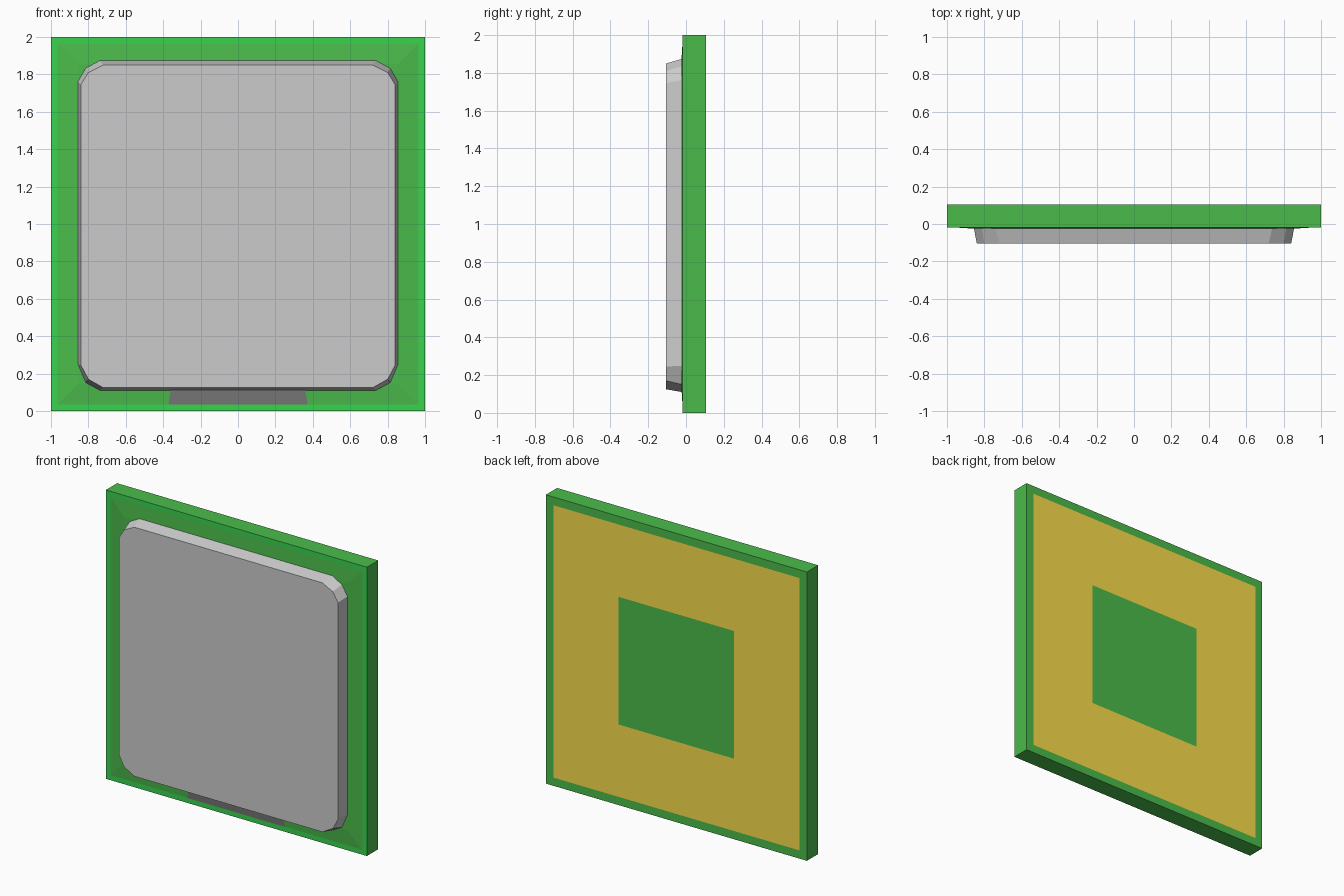
import bpy, bmesh

if "Cube" in bpy.data.objects:
    bpy.data.objects.remove(bpy.data.objects["Cube"])


def material(name, rgb):
    m = bpy.data.materials.new(name)
    m.diffuse_color = (*rgb, 1.0)
    m.use_nodes = True
    m.node_tree.nodes["Principled BSDF"].inputs["Base Color"].default_value = m.diffuse_color
    return m


def loft(name, loops, mats=(), bands=None):
    """Join equal-length loops; bands = material of start cap, each band, end cap."""
    bands = bands or [0] * (len(loops) + 1)
    bm = bmesh.new()
    rings = [[bm.verts.new(p) for p in loop] for loop in loops]
    n = len(rings[0])
    bm.faces.new(rings[0]).material_index = bands[0]
    for a, b, mi in zip(rings, rings[1:], bands[1:]):
        for i in range(n):
            j = (i + 1) % n
            bm.faces.new((a[i], a[j], b[j], b[i])).material_index = mi
    bm.faces.new(rings[-1]).material_index = bands[-1]
    bmesh.ops.recalc_face_normals(bm, faces=bm.faces)
    mesh = bpy.data.meshes.new(name)
    bm.to_mesh(mesh)
    bm.free()
    for m in mats:
        mesh.materials.append(m)
    ob = bpy.data.objects.new(name, mesh)
    bpy.context.collection.objects.link(ob)
    return ob


def square(h, y):
    return [(sx * h, y, 1 + sz * h) for sx, sz in ((-1, -1), (1, -1), (1, 1), (-1, 1))]


def mirrored(right, y):
    """Close a right-hand (x, z) profile, listed bottom to top, across x = 0."""
    pts = right + [(-x, z) for x, z in reversed(right)]
    return [(x, y, z) for x, z in pts]


green = material("board_green", (0.07, 0.50, 0.07))
bright = material("rim_green", (0.04, 0.65, 0.08))
gold = material("contact_gold", (0.95, 0.72, 0.07))
dark = material("dark_mark", (0.19, 0.19, 0.19))

# Circuit board: raised front field, bright rim, sides, gold contact frame on back
loft("circuit_board",
     [square(0.855, -0.025), square(0.965, -0.018), square(1, -0.018),
      square(1, 0.105), square(0.943, 0.105), square(0.442, 0.105)],
     (green, bright, gold), [0, 0, 1, 0, 0, 2, 0])

# Metal lid with two-step chamfered corners and tapered sides
base = [(0.74, 0.11), (0.815, 0.15), (0.857, 0.25),
        (0.857, 1.763), (0.815, 1.835), (0.74, 1.875)]
face = [(0.72, 0.125), (0.80, 0.17), (0.84, 0.245),
        (0.84, 1.745), (0.80, 1.81), (0.72, 1.85)]
loft("heat_spreader_lid", [mirrored(base, -0.018), mirrored(face, -0.105)])

# Dark strip on the board below the lid
mark = bpy.data.meshes.new("dark_strip")
mark.from_pydata([(-0.373, -0.0195, 0.035), (0.373, -0.0195, 0.035),
                  (0.358, -0.0255, 0.12), (-0.358, -0.0255, 0.12)], [], [(0, 1, 2, 3)])
mark.materials.append(dark)
bpy.context.collection.objects.link(bpy.data.objects.new("dark_strip", mark))
